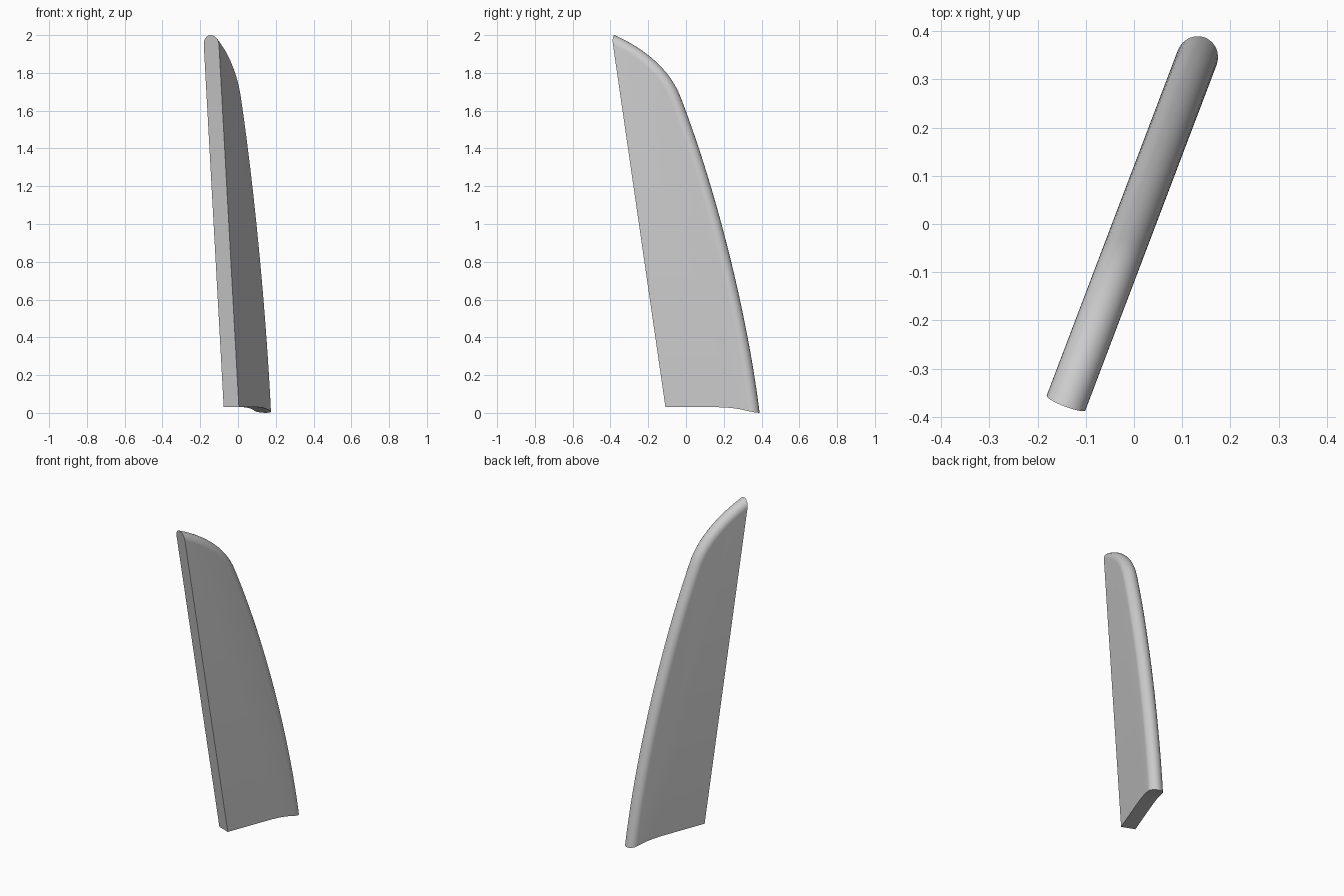
import bpy, bmesh, math
from mathutils import Vector
from mathutils.geometry import interpolate_bezier

cube = bpy.data.objects.get("Cube")
if cube:
    bpy.data.objects.remove(cube, do_unlink=True)

HALF = 0.043                      # half thickness, radius of the rounded edge
YAW = math.radians(20.8)          # heading of the blade in plan
ALONG = Vector((math.sin(YAW), math.cos(YAW), 0))
ACROSS = Vector((math.cos(YAW), -math.sin(YAW), 0))
STEPS = 16


def place(u, side, z):
    """Point from distance along the blade, sideways offset and height."""
    return ALONG * u + ACROSS * side + Vector((0, 0, z))


def make_object(name, bm):
    bmesh.ops.recalc_face_normals(bm, faces=bm.faces)
    mesh = bpy.data.meshes.new(name)
    bm.to_mesh(mesh)
    bm.free()
    obj = bpy.data.objects.new(name, mesh)
    bpy.context.collection.objects.link(obj)
    return obj


# Outline of the rounded edge: swept tip, then the long curved edge
def bezier(points, count):
    return interpolate_bezier(*[Vector(p) for p in points], count)


tip = bezier([(-0.405, 2.0), (-0.26, 1.938), (-0.10, 1.835), (-0.034, 1.673)], 20)
edge = bezier([(-0.034, 1.673), (0.17, 1.18), (0.345, 0.52), (0.414, 0.0)], 36)
outline = [Vector((-0.55, 2.06))] + tip + edge[1:] + [Vector((0.447, -0.25))]

# Blade: half-round section swept along the outline, closed by flat sides
bm = bmesh.new()
rows = []
for i, p in enumerate(outline):
    t = (outline[min(i + 1, len(outline) - 1)] - outline[max(i - 1, 0)]).normalized()
    inward = Vector((t.y, -t.x))
    row = []
    for k in range(STEPS + 1):
        a = math.pi * (k / STEPS - 0.5)
        q = p + inward * HALF * (1 - math.cos(a))
        row.append(bm.verts.new(place(q.x, HALF * math.sin(a), q.y)))
    rows.append(row)
for r0, r1 in zip(rows, rows[1:]):
    for k in range(STEPS):
        bm.faces.new((r0[k], r0[k + 1], r1[k + 1], r1[k]))
low = [bm.verts.new(place(-0.57, s * HALF, -0.25)) for s in (-1, 1)]
for k, corner in ((0, low[0]), (-1, low[1])):
    bm.faces.new([r[k] for r in rows] + [corner])
bm.faces.new(rows[0] + [low[1], low[0]])
bm.faces.new(rows[-1] + [low[1], low[0]])
blade = make_object("fin_blade", bm)

# Trim volume: slanted flat front and gently dropping base
trim = [(-0.436, 2.2), (-0.1, 0.03), (0.2, 0.03), (0.26, 0.027), (0.3, 0.023),
        (0.34, 0.016), (0.38, 0.007), (0.416, 0.0), (0.7, -0.05), (0.7, 2.2)]
bm = bmesh.new()
face = bm.faces.new([bm.verts.new(place(u, -0.2, z)) for u, z in trim])
grown = bmesh.ops.extrude_face_region(bm, geom=[face])["geom"]
bmesh.ops.translate(bm, vec=ACROSS * 0.4,
                    verts=[g for g in grown if isinstance(g, bmesh.types.BMVert)])
cutter = make_object("trim_volume", bm)
cutter.hide_render = True

bpy.ops.object.select_all(action="DESELECT")
blade.select_set(True)
bpy.context.view_layer.objects.active = blade
mod = blade.modifiers.new("trim", "BOOLEAN")
mod.operation = "INTERSECT"
mod.solver = "EXACT"
mod.object = cutter
bpy.ops.object.modifier_apply(modifier=mod.name)
bpy.data.objects.remove(cutter, do_unlink=True)

# Plain grey finish
grey = bpy.data.materials.new("light_grey")
grey.use_nodes = True
colour = (0.6, 0.6, 0.6, 1)
grey.diffuse_color = colour
grey.node_tree.nodes["Principled BSDF"].inputs["Base Color"].default_value = colour
blade.data.materials.clear()
blade.data.materials.append(grey)
bpy.ops.object.shade_smooth_by_angle(angle=math.radians(30))
